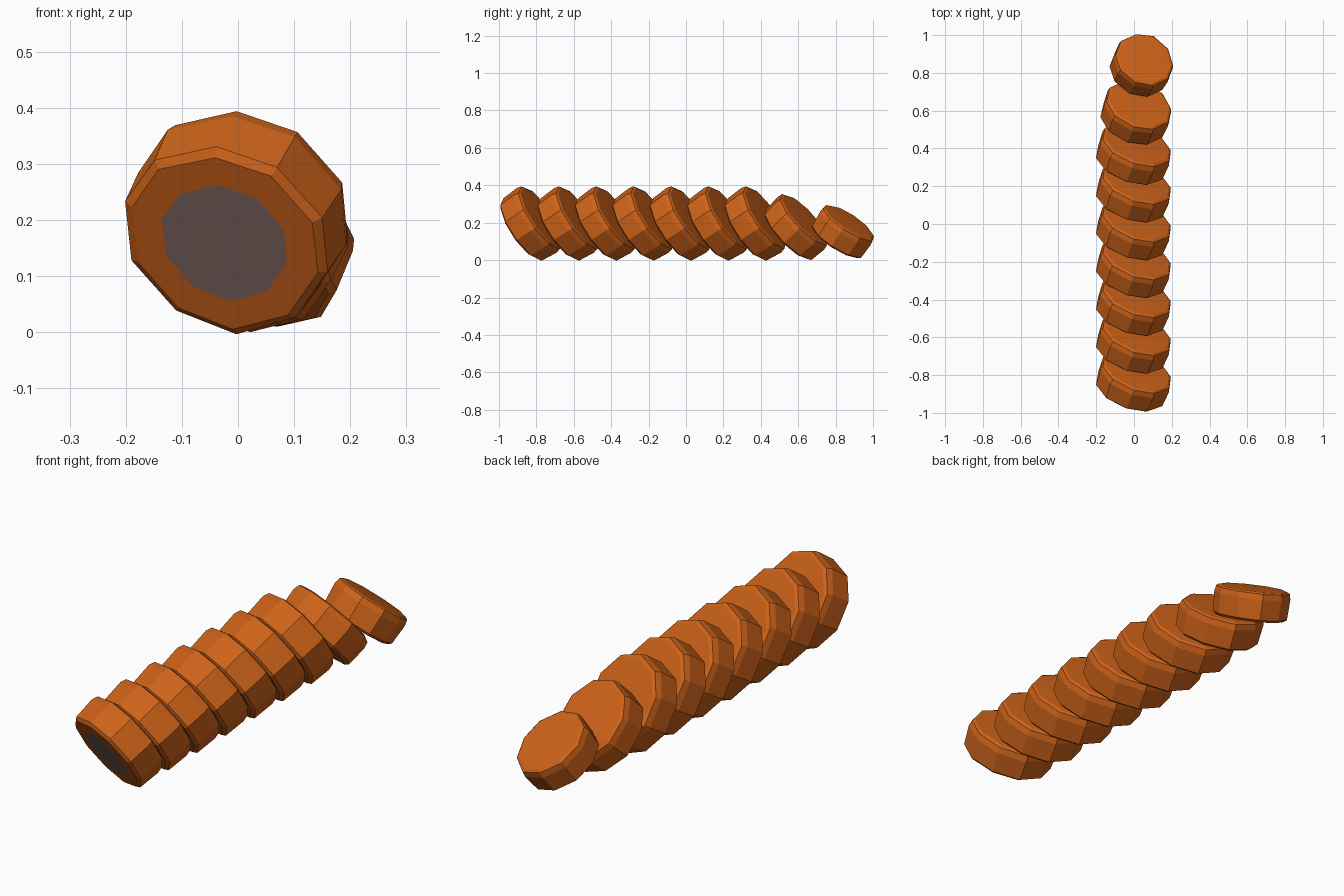
import bpy, bmesh, math, random
from mathutils import Vector

if "Cube" in bpy.data.objects:
    bpy.data.objects.remove(bpy.data.objects["Cube"])

def material(name, colour):
    m = bpy.data.materials.new(name)
    m.diffuse_color = (*colour, 1)
    m.use_nodes = True
    m.node_tree.nodes["Principled BSDF"].inputs["Base Color"].default_value = m.diffuse_color
    return m

ORANGE = material("orange_skin", (0.62, 0.125, 0.010))
GREY = material("grey_core", (0.225, 0.14, 0.132))
SIDES = 10

def slice_disc(name, centre, axis, radius, half, core_colour=False):
    """Rough faceted slice: rings lofted along a tilted axis, core face below."""
    random.seed(3)
    n = Vector(axis).normalized()
    u = Vector((0, 0, 1)).cross(n).normalized()
    v = n.cross(u)
    c = Vector(centre)
    # (radius factor, height factor) from the lower core to the upper face
    profile = [(0.60, -1.0), (0.89, -1.0), (0.97, -0.84),
               (1.0, 0.5), (0.97, 0.88), (0.90, 0.98), (0.4, 1.02)]
    bm = bmesh.new()
    wobble = [random.uniform(0.985, 1.03) for _ in range(SIDES)]
    turn = [random.uniform(-0.04, 0.04) for _ in range(SIDES)]
    rings = []
    for r, h in profile:
        ring = []
        for i in range(SIDES):
            a = math.tau * (i + 0.61) / SIDES + turn[i]
            k = radius * r * wobble[i] * random.uniform(0.993, 1.007)
            ring.append(bm.verts.new(c + u * k * math.cos(a) + v * k * math.sin(a) + n * half * h))
        rings.append(ring)
    core = bm.faces.new(list(reversed(rings[0])))
    core.material_index = 1 if core_colour else 0
    for lo, hi in zip(rings, rings[1:]):
        for i in range(SIDES):
            j = (i + 1) % SIDES
            bm.faces.new((lo[i], lo[j], hi[j], hi[i]))
    bm.faces.new(rings[-1])
    bmesh.ops.recalc_face_normals(bm, faces=bm.faces)
    me = bpy.data.meshes.new(name)
    bm.to_mesh(me)
    bm.free()
    me.materials.append(ORANGE)
    if core_colour:
        me.materials.append(GREY)
    ob = bpy.data.objects.new(name, me)
    bpy.context.collection.objects.link(ob)

# Seven equal overlapping slices, the front one showing its grey core
for i in range(7):
    slice_disc(f"slice_{i + 1}", (-0.003, -0.828 + 0.2 * i, 0.196), (0.30, 0.80, 0.52), 0.200, 0.070, i == 0)

# Two smaller slices tipping over at the back
slice_disc("slice_8", (0.01, 0.59, 0.177), (0.28, 0.70, 0.66), 0.187, 0.068)
slice_disc("slice_9", (0.04, 0.84, 0.152), (0.28, 0.52, 0.80), 0.165, 0.066)
